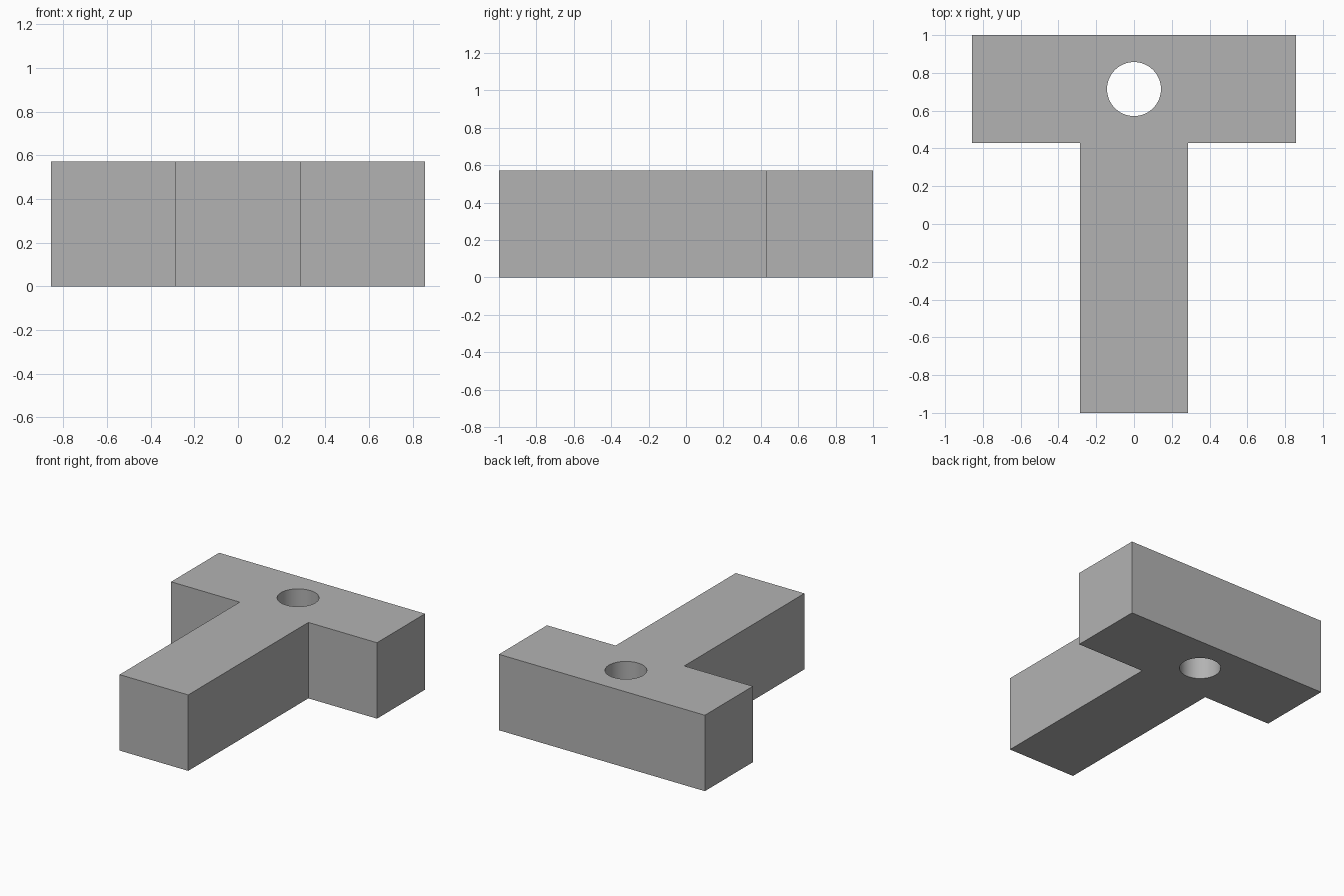
import bpy
import bmesh
import math

default = bpy.data.objects.get("Cube")
if default:
    bpy.data.objects.remove(default, do_unlink=True)

U = 2 / 7            # the whole shape sits on a seven-unit grid
HEIGHT = 2 * U
BAR_Y = 1 - U        # centre line of the crossbar

# Plain grey material
grey = bpy.data.materials.new("plain grey")
grey.use_nodes = True
colour = (0.45, 0.45, 0.45, 1)
grey.diffuse_color = colour
grey.node_tree.nodes["Principled BSDF"].inputs["Base Color"].default_value = colour

# T-shaped block: half outline mirrored, then extruded upwards
half = [(U, -1), (U, 1 - 2 * U), (3 * U, 1 - 2 * U), (3 * U, 1)]
outline = half + [(-x, y) for x, y in reversed(half)]
bm = bmesh.new()
base = bm.faces.new([bm.verts.new((x, y, 0)) for x, y in outline])
top = bmesh.ops.extrude_face_region(bm, geom=[base])["geom"]
bmesh.ops.translate(bm, vec=(0, 0, HEIGHT),
                    verts=[v for v in top if isinstance(v, bmesh.types.BMVert)])
bmesh.ops.recalc_face_normals(bm, faces=bm.faces)
mesh = bpy.data.meshes.new("t_block")
bm.to_mesh(mesh)
bm.free()
block = bpy.data.objects.new("t_block", mesh)
bpy.context.collection.objects.link(block)
mesh.materials.append(grey)

# Round hole through the crossbar
bpy.ops.mesh.primitive_cylinder_add(vertices=64, radius=U / 2, depth=HEIGHT * 2,
                                    location=(0, BAR_Y, HEIGHT / 2))
cutter = bpy.context.object
cutter.name = "hole_cutter"
cutter.hide_render = True
cutter.data.materials.append(grey)
cut = block.modifiers.new("hole", "BOOLEAN")
cut.operation = "DIFFERENCE"
cut.solver = "EXACT"
cut.object = cutter

# Apply the cut, drop the cutter and smooth only the hole wall
bpy.ops.object.select_all(action="DESELECT")
block.select_set(True)
bpy.context.view_layer.objects.active = block
bpy.ops.object.modifier_apply(modifier=cut.name)
bpy.data.objects.remove(cutter, do_unlink=True)
bpy.ops.object.shade_smooth_by_angle(angle=math.radians(30))
